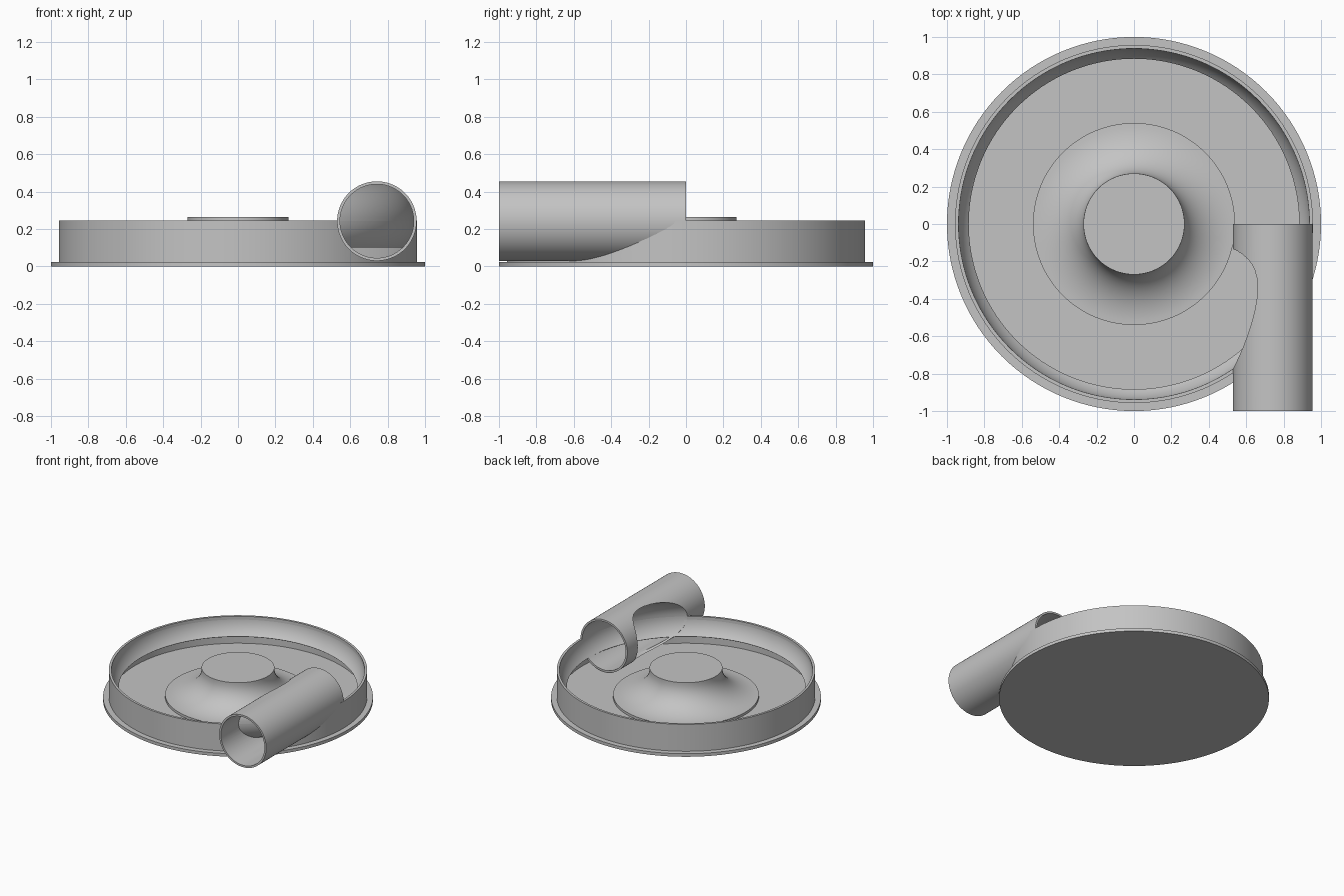
import bpy, bmesh, math
from mathutils import Matrix, Vector

old = bpy.data.objects.get("Cube")
if old:
    bpy.data.objects.remove(old)

grey = bpy.data.materials.new("plain grey")
grey.use_nodes = True
COLOUR = (0.55, 0.55, 0.55, 1)
grey.diffuse_color = COLOUR
grey.node_tree.nodes["Principled BSDF"].inputs["Base Color"].default_value = COLOUR

RING, TUBE, AXIS_Z = 0.7425, 0.197, 0.2425   # channel ring radius, bore radius, height
FLOOR, TOP = 0.025, 0.245


def add(name, bm):
    bmesh.ops.recalc_face_normals(bm, faces=bm.faces)
    mesh = bpy.data.meshes.new(name)
    bm.to_mesh(mesh)
    bm.free()
    obj = bpy.data.objects.new(name, mesh)
    bpy.context.collection.objects.link(obj)
    mesh.materials.append(grey)
    return obj


def revolve(name, profile, steps=128, closed=True):
    """Spin an (r, z) profile around the z axis."""
    bm = bmesh.new()
    vs = [bm.verts.new((r, 0, z)) for r, z in profile]
    pairs = list(zip(vs, vs[1:])) + ([(vs[-1], vs[0])] if closed else [])
    edges = [bm.edges.new(p) for p in pairs]
    bmesh.ops.spin(bm, geom=vs + edges, cent=(0, 0, 0), axis=(0, 0, 1),
                   angle=2 * math.pi, steps=steps, use_merge=True)
    bmesh.ops.remove_doubles(bm, verts=bm.verts, dist=1e-5)
    return add(name, bm)


def lay_along_pipe(obj, length, extra=0.0):
    """Turn a z-axis shape so it runs from the centre line to the front."""
    obj.data.transform(Matrix.Translation((RING, extra, AXIS_Z))
                       @ Matrix.Rotation(math.pi / 2, 4, 'X'))
    return obj


def arc(radius, start, end, count, cx=RING, cz=AXIS_Z, rz=None):
    rz = rz or radius
    angles = [math.radians(start + (end - start) * i / count) for i in range(count + 1)]
    return [(cx + radius * math.cos(a), cz + rz * math.sin(a)) for a in angles]


def boolean(obj, cutter, operation):
    cutter.hide_render = True
    cutter.hide_set(True)
    mod = obj.modifiers.new(operation.lower(), 'BOOLEAN')
    mod.operation = operation
    mod.solver = 'EXACT'
    mod.object = cutter
    bpy.context.view_layer.objects.active = obj
    bpy.ops.object.modifier_apply(modifier=mod.name)
    bpy.data.objects.remove(cutter)


def solid_rod(name, radius, length, extra=0.0):
    rod = revolve(name, [(0, 0), (radius, 0), (radius, length), (0, length)], 96, False)
    return lay_along_pipe(rod, length, extra)


# Base plate and raised hub with a concave flare
base = revolve("base_plate", [(0, 0), (1, 0), (1, FLOOR), (0, FLOOR)], closed=False)
flare = arc(0.27, 270, 180, 16, cx=0.54, cz=0.25, rz=0.205)
hub = revolve("hub", [(0, 0.02), (0.54, 0.02)] + flare + [(0.27, 0.265), (0, 0.265)],
              closed=False)

# Outer wall, opened where the pipe bore enters
wall = revolve("outer_wall", [(0.938, 0.02), (0.957, 0.02), (0.957, TOP), (0.938, TOP)])
boolean(wall, solid_rod("bore_cutter", TUBE + 0.001, 1.2), 'DIFFERENCE')

# Curved channel lining inside the wall
low = math.degrees(math.asin((0.105 - AXIS_Z) / TUBE))
lining = revolve("channel_lining", arc(TUBE, low, 0, 12) + arc(TUBE + 0.006, 0, low, 12))

# Upper continuation of the channel, kept only inside the pipe
hood = revolve("channel_hood", arc(TUBE, 0, 90, 16) + arc(TUBE + 0.006, 90, 0, 16))
boolean(hood, solid_rod("hood_limit", TUBE + 0.005, 0.99, -0.003), 'INTERSECT')

# Tangential pipe, cut open where the ring channel passes through
pipe = revolve("inlet_pipe", [(TUBE, 0), (0.2125, 0), (0.2125, 1), (TUBE, 1)], 96)
lay_along_pipe(pipe, 1)
ring_cutter = revolve("ring_cutter", arc(TUBE - 0.001, 0, 352.5, 47))
boolean(pipe, ring_cutter, 'DIFFERENCE')

# Smooth round surfaces, crisp rims
for obj in (base, hub, wall, lining, hood, pipe):
    bpy.ops.object.select_all(action='DESELECT')
    obj.select_set(True)
    bpy.context.view_layer.objects.active = obj
    bpy.ops.object.shade_smooth_by_angle(angle=math.radians(30))
